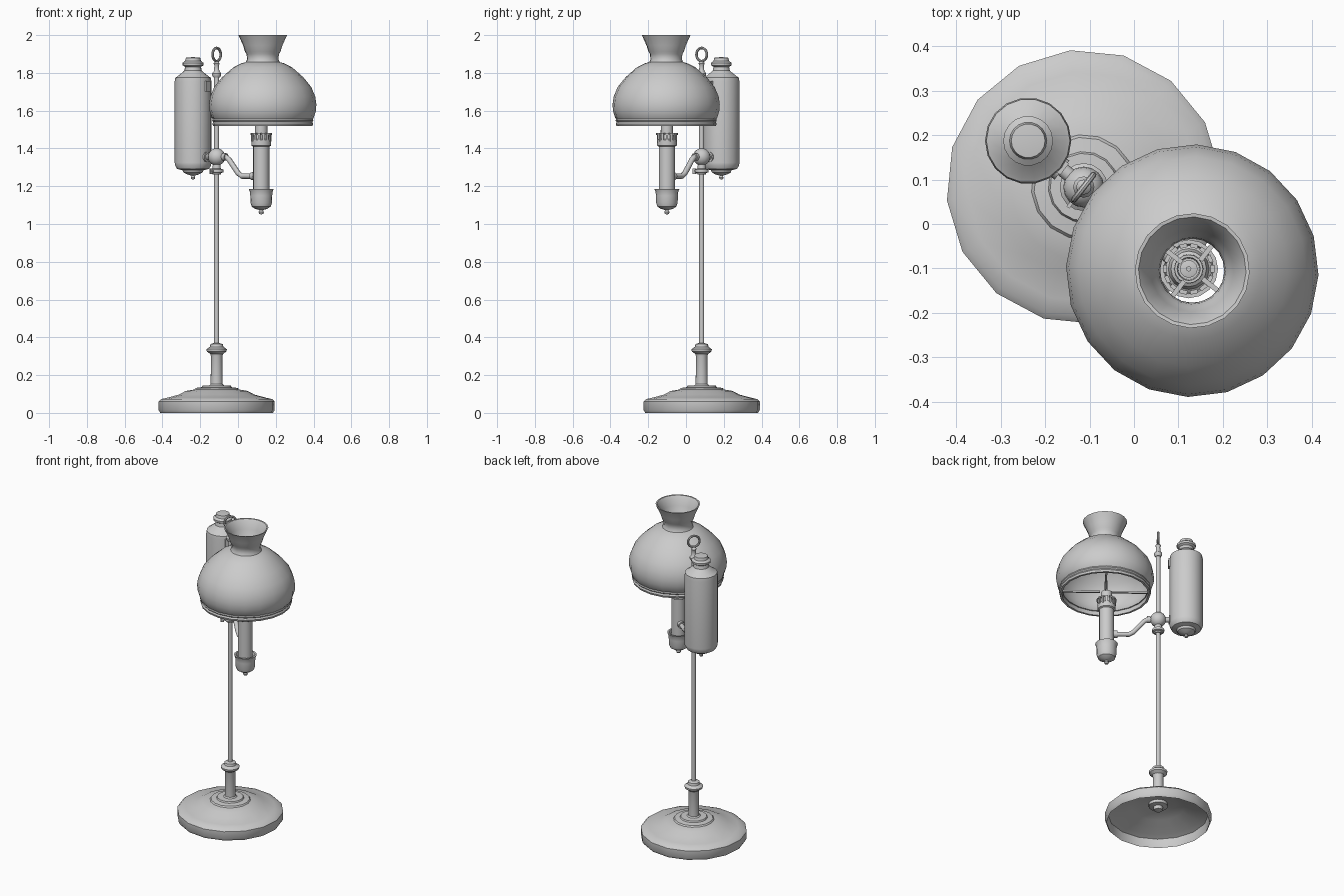
import bpy, bmesh, math
from mathutils import Vector, Matrix

if "Cube" in bpy.data.objects:
    bpy.data.objects.remove(bpy.data.objects["Cube"])

STAND = Vector((-0.113, 0.083, 0))
TANK = Vector((-0.238, 0.187, 0))
BURNER = Vector((0.123, -0.101, 0))
SHADE = Vector((0.131, -0.105, 0))
AXIS = (BURNER - STAND).normalized()          # direction of the arm
YAW = math.atan2(AXIS.y, AXIS.x)
SIDE = Vector((-AXIS.y, AXIS.x, 0))


def finish(name, bm, angle=35):
    bmesh.ops.remove_doubles(bm, verts=bm.verts, dist=1e-5)
    bmesh.ops.recalc_face_normals(bm, faces=bm.faces)
    me = bpy.data.meshes.new(name)
    bm.to_mesh(me)
    bm.free()
    ob = bpy.data.objects.new(name, me)
    bpy.context.collection.objects.link(ob)
    bpy.ops.object.select_all(action='DESELECT')
    ob.select_set(True)
    bpy.context.view_layer.objects.active = ob
    bpy.ops.object.shade_smooth_by_angle(angle=math.radians(angle))
    return ob


def lathe(name, profile, centre, n=16, phase=0.0, closed=False):
    """Revolve (radius, z) points round a vertical axis."""
    bm = bmesh.new()
    rings = []
    for r, z in profile:
        rings.append([bm.verts.new((centre.x + r * math.cos(phase + 2 * math.pi * i / n),
                                    centre.y + r * math.sin(phase + 2 * math.pi * i / n), z))
                      for i in range(n)])
    pairs = list(zip(rings, rings[1:]))
    if closed:
        pairs.append((rings[-1], rings[0]))
    for a, b in pairs:
        for i in range(n):
            j = (i + 1) % n
            bm.faces.new((a[i], a[j], b[j], b[i]))
    return finish(name, bm)


def rod(name, a, b, r, n=12):
    bm = bmesh.new()
    d = b - a
    m = Matrix.Translation((a + b) / 2) @ d.to_track_quat('Z', 'Y').to_matrix().to_4x4()
    bmesh.ops.create_cone(bm, cap_ends=True, segments=n, radius1=r, radius2=r, depth=d.length, matrix=m)
    return finish(name, bm)


def box(bm, centre, size, yaw):
    m = Matrix.Translation(centre) @ Matrix.Rotation(yaw, 4, 'Z') @ Matrix.Diagonal((*size, 1))
    bmesh.ops.create_cube(bm, size=1, matrix=m)


def at(p, z):
    return Vector((p.x, p.y, z))


# Hollow round foot
lathe("base", [(0.300, 0.0), (0.309, 0.015), (0.309, 0.06), (0.295, 0.073), (0.26, 0.081), (0.20, 0.097),
               (0.165, 0.116), (0.118, 0.124), (0.112, 0.132), (0.08, 0.136), (0.076, 0.144), (0.02, 0.146),
               (0.02, 0.128), (0.10, 0.116), (0.155, 0.104), (0.20, 0.085), (0.26, 0.069), (0.292, 0.055),
               (0.296, 0.015)], STAND, 16, math.radians(95.6), True)
lathe("base_nut", [(0, 0.075), (0.025, 0.08), (0.028, 0.1), (0.055, 0.105), (0.055, 0.13), (0, 0.13)], STAND)

# Column, rod and finial
lathe("column", [(0, 0.14), (0.045, 0.14), (0.032, 0.152), (0.03, 0.30), (0.034, 0.312), (0.052, 0.325),
                 (0.054, 0.337), (0.036, 0.35), (0.033, 0.364), (0.014, 0.37), (0, 0.37)], STAND)
rod("stand_rod", at(STAND, 0.13), at(STAND, 1.80), 0.0135)
lathe("rod_finial", [(0, 1.775), (0.016, 1.775), (0.024, 1.787), (0.024, 1.797), (0.014, 1.81),
                     (0.012, 1.84), (0.017, 1.85), (0.008, 1.86), (0, 1.862)], STAND, 12)
bpy.ops.mesh.primitive_torus_add(major_segments=20, minor_segments=8, major_radius=0.035, minor_radius=0.007,
                                 location=at(STAND, 1.897), rotation=(math.pi / 2, 0, YAW + math.pi / 2))
bpy.context.object.name = "carrying_ring"
bpy.ops.object.shade_smooth_by_angle(angle=math.radians(40))

# Sliding clamp with ball joint
bm = bmesh.new()
bmesh.ops.create_uvsphere(bm, u_segments=16, v_segments=10, radius=0.046,
                          matrix=Matrix.Translation(at(STAND, 1.355)))
finish("clamp_ball", bm)
lathe("clamp_collar", [(0, 1.262), (0.022, 1.262), (0.024, 1.27), (0.035, 1.273), (0.037, 1.281), (0.035, 1.289),
                       (0.022, 1.293), (0.02, 1.32), (0, 1.32)], STAND)
rod("clamp_screw", at(STAND, 1.28), at(STAND, 1.28) - SIDE * 0.045, 0.007, 8)
bm = bmesh.new()
box(bm, at(STAND, 1.28) - SIDE * 0.048, (0.008, 0.02, 0.028), YAW)
finish("thumb_grip", bm)

# Cranked arm to the burner, swept tube
span = (BURNER - STAND).length
cu = bpy.data.curves.new("burner_arm", 'CURVE')
cu.dimensions = '3D'
cu.bevel_depth = 0.0145
cu.bevel_resolution = 2
cu.use_fill_caps = True
path = [(0.02, 1.355), (0.062, 1.355), (0.082, 1.342), (0.145, 1.268), (0.17, 1.253), (span - 0.03, 1.253)]
sp = cu.splines.new('POLY')
sp.points.add(len(path) - 1)
for p, (d, z) in zip(sp.points, path):
    p.co = (*at(STAND + AXIS * d, z), 1)
sp.use_smooth = True
bpy.context.collection.objects.link(bpy.data.objects.new("burner_arm", cu))
for name, d, z, w, r in (("arm_socket_burner", span - 0.052, 1.253, 0.022, 0.021),
                         ("arm_socket_ball", 0.055, 1.355, 0.02, 0.02),
                         ("tank_socket", -0.073, 1.355, 0.022, 0.027)):
    c = at(STAND + AXIS * d, z)
    rod(name, c - AXIS * w / 2, c + AXIS * w / 2, r)
rod("tank_pipe", at(STAND, 1.355), at(TANK, 1.355), 0.016)

# Oil tank with cap and clip
lathe("oil_tank", [(0, 1.235), (0.009, 1.238), (0.012, 1.246), (0.008, 1.256), (0.03, 1.262), (0.05, 1.272),
                   (0.056, 1.285), (0.085, 1.292), (0.096, 1.312), (0.097, 1.325), (0.097, 1.755), (0.094, 1.775),
                   (0.085, 1.78), (0.06, 1.80), (0.046, 1.812), (0.042, 1.832), (0.055, 1.84), (0.056, 1.853),
                   (0.042, 1.863), (0.038, 1.88), (0, 1.884)], TANK, 18)
bm = bmesh.new()
box(bm, at(TANK + AXIS * 0.097, 1.73), (0.014, 0.032, 0.055), YAW)
finish("tank_clip", bm)

# Burner body: drip cup, tube, gallery and wick tube
lathe("drip_cup", [(0, 1.05), (0.011, 1.054), (0.014, 1.063), (0.009, 1.074), (0.032, 1.08), (0.05, 1.092),
                   (0.057, 1.112), (0.058, 1.15), (0.060, 1.17), (0.066, 1.185), (0.056, 1.185), (0.052, 1.165),
                   (0, 1.16)], BURNER)
lathe("burner_tube", [(0, 1.15), (0.043, 1.15), (0.043, 1.41), (0.052, 1.415), (0.053, 1.445), (0.046, 1.45),
                      (0.040, 1.478), (0.033, 1.482), (0.032, 1.53), (0.026, 1.53), (0.024, 1.48),
                      (0, 1.48)], BURNER)
rod("spreader_stem", at(BURNER, 1.47), at(BURNER, 1.61), 0.006, 8)
lathe("flame_spreader", [(0, 1.525), (0.018, 1.525), (0.02, 1.531), (0, 1.536)], BURNER, 12)
bm = bmesh.new()
for i in range(14):
    a = 2 * math.pi * i / 14
    out = Vector((math.cos(a), math.sin(a), 0))
    box(bm, at(BURNER + out * 0.051, 1.46), (0.005, 0.012, 0.045), a)
    box(bm, at(BURNER + out * 0.053, 1.477), (0.009, 0.017, 0.01), a)
finish("gallery_prongs", bm)

# Shade holder: rim ring and crossed arms
lathe("shade_ring", [(0.250, 1.518), (0.263, 1.518), (0.267, 1.53), (0.262, 1.54), (0.268, 1.547),
                     (0.266, 1.555), (0.256, 1.556), (0.250, 1.54)], SHADE, 20, math.radians(-92), True)
bm = bmesh.new()
for k in range(4):
    a = YAW + k * math.pi / 2
    out = Vector((math.cos(a), math.sin(a), 0))
    box(bm, at(SHADE + out * 0.142, 1.533), (0.225, 0.011, 0.011), a)
finish("shade_spider", bm)

# Glass shade with wall thickness
outer = [(0.256, 1.545), (0.270, 1.562), (0.282, 1.60), (0.284, 1.635), (0.278, 1.675), (0.257, 1.725),
         (0.215, 1.777), (0.155, 1.83), (0.115, 1.85), (0.090, 1.857), (0.083, 1.872), (0.086, 1.9),
         (0.094, 1.912), (0.104, 1.945), (0.122, 1.985), (0.129, 2.0)]
inner = [(r - 0.011, z - (0.006 if 1.7 < z < 1.86 else 0)) for r, z in reversed(outer[:-1])]
lathe("lamp_shade", outer + [(0.121, 1.999)] + inner, SHADE, 20, math.radians(-92), True)
